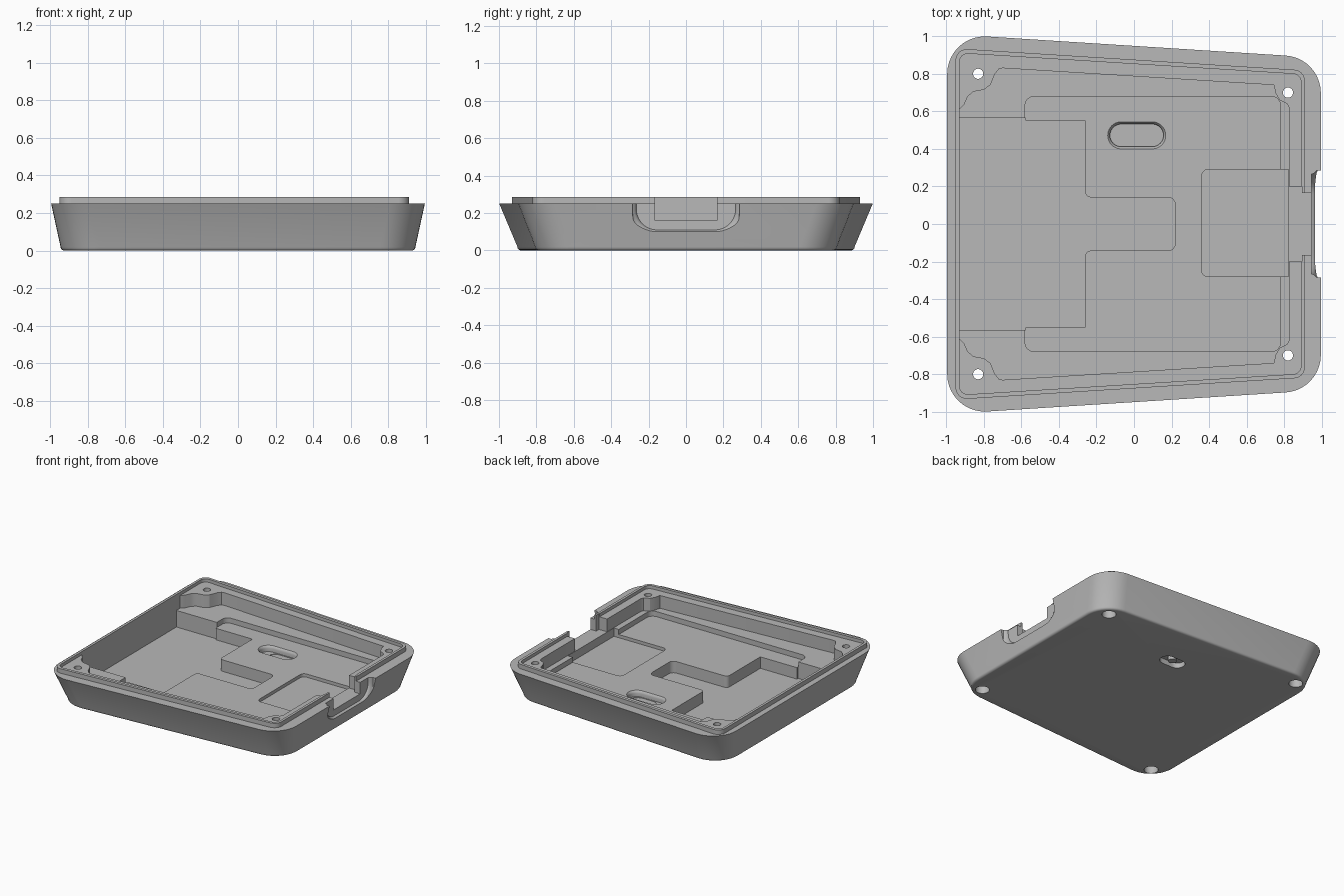
import bpy, bmesh, math
from mathutils import Vector

if "Cube" in bpy.data.objects:
    bpy.data.objects.remove(bpy.data.objects["Cube"], do_unlink=True)

grey = bpy.data.materials.new("plain_grey")
grey.use_nodes = True
grey.diffuse_color = (0.48, 0.48, 0.48, 1)
grey.node_tree.nodes["Principled BSDF"].inputs["Base Color"].default_value = (0.48, 0.48, 0.48, 1)


def rounded(corners, radius, steps=10):
    """Round the corners of a 2D outline; radius is one number or one per corner."""
    out = []
    for i, c in enumerate(corners):
        r = radius if isinstance(radius, (int, float)) else radius[i]
        p = Vector(c)
        if r == 0:
            out.append(p)
            continue
        a = (Vector(corners[i - 1]) - p).normalized()
        b = (Vector(corners[(i + 1) % len(corners)]) - p).normalized()
        half = a.angle(b) / 2
        centre = p + (a + b).normalized() * (r / math.sin(half))
        start = p + a * (r / math.tan(half)) - centre
        turn = math.pi - 2 * half
        if a.x * b.y - a.y * b.x > 0:
            turn = -turn
        for k in range(steps + 1):
            t = turn * k / steps
            ca, sa = math.cos(t), math.sin(t)
            out.append(centre + Vector((start.x * ca - start.y * sa, start.x * sa + start.y * ca)))
    return out


def loft(name, rings):
    """Closed skin through rings of 3D points with equal counts."""
    bm = bmesh.new()
    rows = [[bm.verts.new(p) for p in ring] for ring in rings]
    n = len(rows[0])
    for lo, hi in zip(rows, rows[1:]):
        for i in range(n):
            j = (i + 1) % n
            bm.faces.new((lo[i], lo[j], hi[j], hi[i]))
    bm.faces.new(rows[0][::-1])
    bm.faces.new(rows[-1])
    bmesh.ops.recalc_face_normals(bm, faces=bm.faces)
    mesh = bpy.data.meshes.new(name)
    bm.to_mesh(mesh)
    bm.free()
    mesh.materials.append(grey)
    ob = bpy.data.objects.new(name, mesh)
    bpy.context.collection.objects.link(ob)
    return ob


def at(outline, z):
    return [(p[0], p[1], z) for p in outline]


def prism(name, outline, z0, z1):
    return loft(name, [at(outline, z0), at(outline, z1)])


def mirror_y(half):
    """Complete an outline whose +y half is given."""
    return half + [(x, -y) for x, y in reversed(half)]


def disc(x, y, r, n=32):
    return [(x + r * math.cos(math.tau * i / n), y + r * math.sin(math.tau * i / n)) for i in range(n)]


def box(x0, x1, y0, y1):
    return [(x0, y0), (x1, y0), (x1, y1), (x0, y1)]


def trapezoid(x0, y0, x1, y1, r):
    """Outline with a longer left side, mirrored front to back."""
    return rounded(mirror_y([(x0, y0), (x1, y1)]), r)


# Tapered shell with a rounded foot and a raised rim
rings = []
for i in range(5):
    t = math.pi / 2 * i / 4
    d = 0.02 * (1 - math.sin(t))
    rings.append(at(trapezoid(-0.945 + d, 0.915 - d, 0.945 - d, 0.795 - d, 0.2 - d),
                    0.02 * (1 - math.cos(t))))
rings.append(at(trapezoid(-0.995, 1.012, 0.995, 0.885, 0.2), 0.25))
rim = trapezoid(-0.95, 0.935, 0.91, 0.818, 0.06)
rings += [at(rim, 0.25), at(rim, 0.285)]
tray = loft("tray_shell", rings)

TOP = 0.4
cutters = []


def cut(name, outline, z0, z1=TOP):
    cutters.append(prism(name, outline, z0, z1))


# Ledge inside the rim, then the main cavity flowing round the screw bosses
cut("ledge_cut", trapezoid(-0.93, 0.91, 0.89, 0.797, 0.045), 0.26)
cavity = [(-0.93, 0.61), (-0.905, 0.635), (-0.885, 0.68), (-0.855, 0.705), (-0.80, 0.715),
          (-0.765, 0.74), (-0.74, 0.80), (-0.72, 0.825), (-0.70, 0.83), (0.745, 0.74),
          (0.755, 0.695), (0.775, 0.66), (0.815, 0.64), (0.825, 0.62)]
cut("cavity_cut", mirror_y(cavity), 0.16)

# Stepped floor pockets
cut("floor_cut", rounded(box(-0.58, 0.78, -0.68, 0.68), 0.05), 0.12)
deep = mirror_y([(-0.93, 0.565), (-0.578, 0.565), (-0.578, 0.55), (-0.26, 0.55),
                 (-0.26, 0.142), (0.22, 0.142)])
radii = [0, 0, 0, 0, 0.03, 0.04]
cut("deep_cut", rounded(deep, radii + radii[::-1]), 0.03)
cut("board_cut", rounded(box(0.36, 0.822, -0.28, 0.29), [0.035, 0, 0, 0.035]), 0.095)

# Cable notch through the right wall
cut("notch_inner_cut", box(0.80, 0.895, -0.2, 0.2), 0.16)
cut("notch_outer_cut", box(0.88, 1.1, -0.165, 0.165), 0.16)

# Flared finger recess on the outside of the right wall
recess = []
for x, grow in ((0.945, 0), (0.955, 0.003), (0.965, 0.01), (0.972, 0.02), (0.977, 0.032), (1.1, 0.04)):
    side = min(grow, 0.02)
    outline = rounded(box(-0.265 - side, 0.265 + side, 0.11 - grow, TOP), [0.11, 0.11, 0, 0])
    recess.append([(x, p.x, p.y) for p in outline])
cutters.append(loft("recess_cut", recess))

# Button slot: softened pocket from above, opening from below
slot = []
for z, grow in ((0.075, 0), (0.1, 0), (0.112, 0.004), (0.121, 0.013), (TOP, 0.013)):
    slot.append(at(rounded(box(-0.128 - grow, 0.157 + grow, 0.412 - grow, 0.532 + grow),
                           0.0599 + grow), z))
cutters.append(loft("slot_cut", slot))
button = rounded(box(-0.06, 0.14, 0.415, 0.528), 0.056)
cut("button_step_cut", button, 0.071)
cut("button_opening_cut", button, -0.1, 0.04)

# Screw holes with counterbores under the four corners
for x, y in ((-0.83, 0.8), (0.82, 0.7)):
    for s in (1, -1):
        cut("screw_hole_cut", disc(x, y * s, 0.027), -0.1)
        cut("counterbore_cut", disc(x, y * s, 0.05), -0.1, 0.14)

# Apply every cut and remove its cutter
bpy.context.view_layer.objects.active = tray
for cutter in cutters:
    cutter.hide_render = True
    mod = tray.modifiers.new(cutter.name, "BOOLEAN")
    mod.operation = "DIFFERENCE"
    mod.solver = "EXACT"
    mod.object = cutter
    bpy.ops.object.modifier_apply(modifier=mod.name)
    bpy.data.objects.remove(cutter, do_unlink=True)

# Small pin inside the button opening
pin = prism("button_pin", disc(0.04, 0.472, 0.03), 0.008, 0.073)

for ob in (tray, pin):
    bpy.ops.object.select_all(action="DESELECT")
    ob.select_set(True)
    bpy.context.view_layer.objects.active = ob
    bpy.ops.object.shade_smooth_by_angle(angle=math.radians(30))
